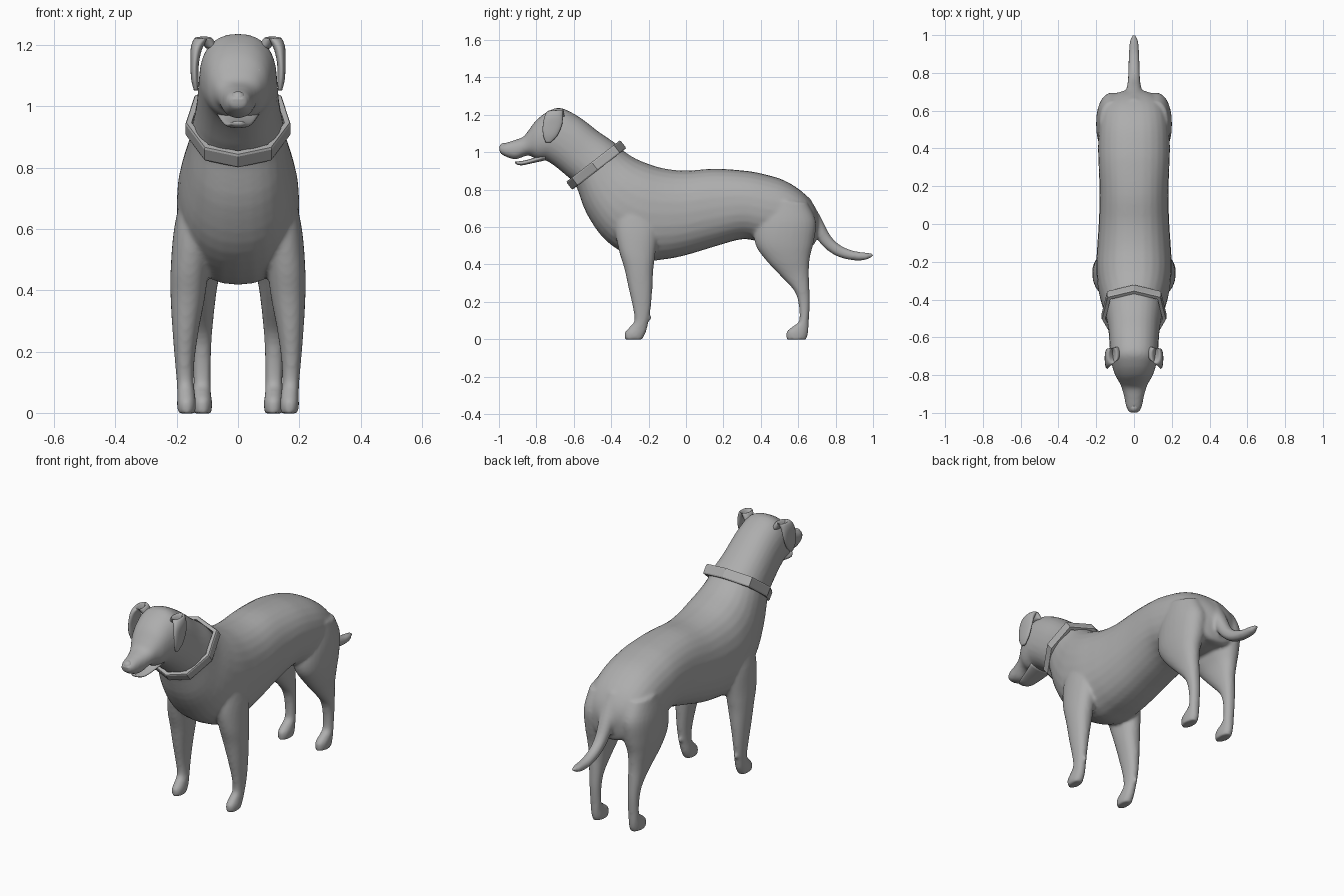
import bpy, bmesh, math
from mathutils import Vector

grey = bpy.data.materials.new("neutral grey")
grey.diffuse_color = (0.42, 0.42, 0.42, 1)


def catmull(a, b, c, d, t):
    return [0.5 * (2 * q + (r - p) * t + (2 * p - 5 * q + 4 * r - s) * t * t
                   + (3 * q - p - 3 * r + s) * t ** 3)
            for p, q, r, s in zip(a, b, c, d)]


def loft(bm, rings, side=1, power=2.2, seg=28, steps=4):
    """Closed tube; each ring = (y1, z1, y2, z2, half width, centre x)."""
    n = len(rings)
    path = []
    for i in range(n - 1):
        q = [rings[max(0, min(n - 1, i + k))] for k in (-1, 0, 1, 2)]
        path += [catmull(*q, s / steps) for s in range(steps)]
    path.append(rings[-1])
    loops = []
    for y1, z1, y2, z2, w, cx in path:
        loop = []
        for k in range(seg):
            a = 2 * math.pi * k / seg
            c, s = math.cos(a), math.sin(a)
            u = math.copysign(abs(c) ** (2 / power), c)
            v = math.copysign(abs(s) ** (2 / power), s)
            loop.append(bm.verts.new((side * (cx + u * w),
                                      (y1 + y2) / 2 + v * (y1 - y2) / 2,
                                      (z1 + z2) / 2 + v * (z1 - z2) / 2)))
        loops.append(loop)
    for A, B in zip(loops, loops[1:]):
        for k in range(seg):
            j = (k + 1) % seg
            bm.faces.new((A[k], A[j], B[j], B[k]))
    bm.faces.new(loops[0])
    bm.faces.new(loops[-1])


def finish(bm, name, smooth=True):
    bmesh.ops.recalc_face_normals(bm, faces=bm.faces)
    me = bpy.data.meshes.new(name)
    bm.to_mesh(me)
    bm.free()
    for p in me.polygons:
        p.use_smooth = smooth
    me.materials.append(grey)
    ob = bpy.data.objects.new(name, me)
    bpy.context.collection.objects.link(ob)
    return ob


# Trunk, neck and head: top point, bottom point, half width
trunk = [
    (.715, .645, .70, .56, .04), (.68, .72, .68, .50, .12), (.62, .79, .62, .50, .165),
    (.52, .852, .52, .50, .185), (.40, .887, .40, .52, .19), (.30, .903, .30, .535, .187),
    (.15, .912, .15, .495, .182), (0, .902, 0, .45, .187), (-.12, .914, -.12, .427, .195),
    (-.22, .945, -.25, .425, .20), (-.28, .972, -.42, .52, .188),
    (-.33, 1.005, -.53, .67, .165), (-.38, 1.05, -.59, .825, .147),
    (-.47, 1.112, -.64, .875, .136), (-.57, 1.188, -.70, .925, .13),
    (-.67, 1.237, -.75, .957, .125), (-.74, 1.217, -.77, .957, .115),
    (-.80, 1.172, -.80, .962, .10), (-.84, 1.12, -.83, .98, .08),
    (-.87, 1.083, -.86, .98, .066), (-.92, 1.064, -.91, .962, .052),
    (-.97, 1.048, -.96, .975, .042), (-1.0, 1.032, -.995, .995, .026)]
front_leg = [
    (-.36, .73, -.20, .74, .05, .13), (-.38, .60, -.15, .60, .066, .143),
    (-.36, .48, -.165, .45, .062, .158), (-.33, .38, -.175, .37, .056, .164),
    (-.306, .27, -.18, .27, .043, .171), (-.284, .17, -.188, .17, .032, .174),
    (-.276, .10, -.20, .10, .028, .172), (-.30, .068, -.21, .05, .029, .169),
    (-.328, .035, -.223, .02, .031, .168), (-.325, -.002, -.235, -.002, .028, .168)]
hind_leg = [
    (.42, .75, .65, .73, .07, .11), (.37, .62, .695, .63, .087, .112),
    (.37, .51, .683, .52, .08, .118), (.43, .42, .663, .44, .061, .125),
    (.51, .335, .657, .36, .046, .122), (.578, .26, .66, .27, .036, .12),
    (.602, .19, .662, .19, .03, .118), (.605, .10, .657, .10, .028, .117),
    (.575, .072, .655, .05, .029, .117), (.538, .042, .65, .02, .032, .116),
    (.538, -.002, .642, -.002, .029, .116)]
dewclaw = [(-.20, .13, -.20, .10, .012, .172), (-.18, .122, -.182, .105, .007, .172)]
tail = [(.66, .76, .63, .62, .05, 0), (.725, .645, .68, .57, .042, 0),
        (.775, .55, .725, .505, .034, 0), (.83, .50, .795, .45, .03, 0),
        (.90, .472, .88, .424, .028, 0), (.96, .464, .96, .424, .024, 0),
        (1.003, .458, 1.003, .446, .009, 0)]

bm = bmesh.new()
loft(bm, [r + (0,) for r in trunk], power=2.3)
loft(bm, tail)
for s in (1, -1):
    for leg in (front_leg, hind_leg, dewclaw):
        loft(bm, leg, s)
body = finish(bm, "dog_body")
rm = body.modifiers.new("fuse", 'REMESH')
rm.mode = 'VOXEL'
rm.voxel_size = 0.009
rm.use_smooth_shade = True
sm = body.modifiers.new("soften", 'SMOOTH')
sm.factor = 0.5
sm.iterations = 6

# Lower jaw, slightly open
bm = bmesh.new()
loft(bm, [(-.75, 1.0, -.75, .957, .07, 0), (-.82, .968, -.82, .942, .055, 0),
          (-.88, .953, -.88, .93, .04, 0), (-.915, .952, -.912, .938, .02, 0)])
finish(bm, "lower_jaw")

# Hanging ears
bm = bmesh.new()
for s in (1, -1):
    loft(bm, [(-.715, 1.19, -.65, 1.19, .02, .085), (-.735, 1.222, -.655, 1.228, .024, .112),
              (-.755, 1.195, -.658, 1.20, .02, .133), (-.766, 1.14, -.662, 1.15, .014, .141),
              (-.764, 1.09, -.687, 1.09, .012, .141), (-.75, 1.053, -.722, 1.053, .007, .137)], s)
finish(bm, "ears")

# Nose pad
bm = bmesh.new()
bmesh.ops.create_uvsphere(bm, u_segments=20, v_segments=12, radius=0.026)
bmesh.ops.translate(bm, verts=bm.verts, vec=(0, -.972, 1.024))
finish(bm, "nose")

# Low-sided eyes, barely proud of the face
bm = bmesh.new()
for s in (1, -1):
    ret = bmesh.ops.create_icosphere(bm, subdivisions=1, radius=0.022)
    bmesh.ops.translate(bm, verts=ret['verts'], vec=(s * .063, -.803, 1.11))
finish(bm, "eyes")

# Eight-sided tilted collar with a square section
outline = [(0, -.183), (.11, -.145), (.172, -.01), (.142, .14),
           (0, .183), (-.142, .14), (-.172, -.01), (-.11, -.145)]
centre = Vector((0, -.48, .932))
along, axis = Vector((0, .79, .61)), Vector((0, -.61, .79))
bm = bmesh.new()
section = []
for scale, h in ((.98, -.027), (1, -.02), (1, .02), (.98, .027), (.88, .027), (.88, -.027)):
    section.append([bm.verts.new(centre + Vector((x * scale, 0, 0))
                                 + along * v * scale + axis * h) for x, v in outline])
for i, A in enumerate(section):
    B = section[(i + 1) % len(section)]
    for k in range(8):
        j = (k + 1) % 8
        bm.faces.new((A[k], A[j], B[j], B[k]))
finish(bm, "collar", smooth=False)
